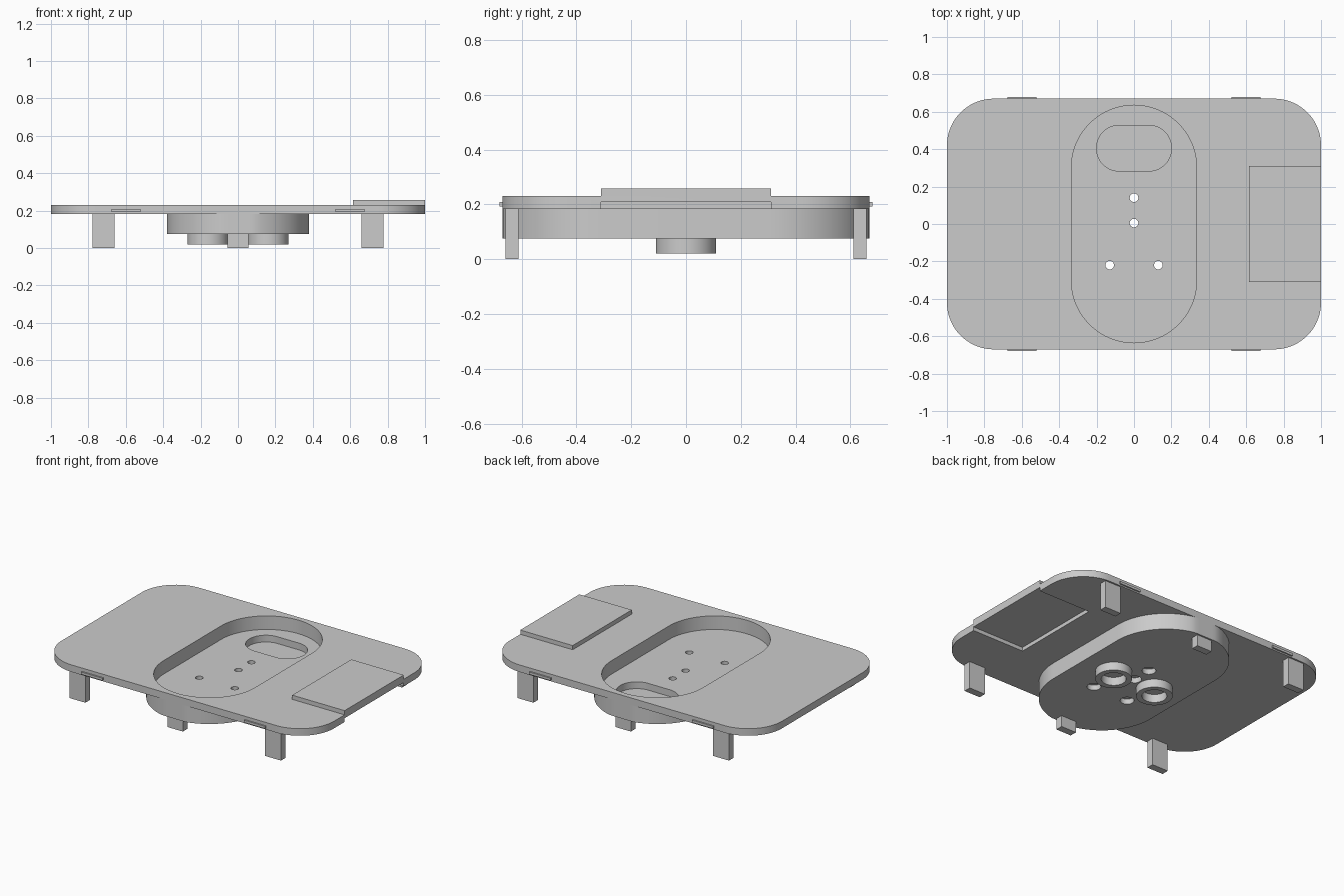
import bpy
import bmesh
import math

cube = bpy.data.objects.get("Cube")
if cube:
    bpy.data.objects.remove(cube, do_unlink=True)

grey = bpy.data.materials.new("mid_grey")
grey.use_nodes = True
COLOUR = (0.6, 0.6, 0.6, 1)
grey.diffuse_color = COLOUR
grey.node_tree.nodes["Principled BSDF"].inputs["Base Color"].default_value = COLOUR


def outline(hx, hy, r, cx=0.0, cy=0.0, steps=24, clip=9.0):
    """Rounded rectangle; a radius equal to a half size gives a slot or circle."""
    pts = []
    for k, (sx, sy) in enumerate([(1, 1), (-1, 1), (-1, -1), (1, -1)]):
        for i in range(steps + 1 if r else 1):
            a = math.pi / 2 * (k + i / steps)
            x = cx + sx * (hx - r) + r * math.cos(a)
            y = cy + sy * (hy - r) + r * math.sin(a)
            p = (x, max(-clip, min(clip, y)))
            if not pts or math.dist(p, pts[-1]) > 1e-5:
                pts.append(p)
    if math.dist(pts[0], pts[-1]) < 1e-5:
        pts.pop()
    return pts


def prism(name, pts, z0, z1):
    """Extrude a flat outline from z0 to z1."""
    bm = bmesh.new()
    face = bm.faces.new([bm.verts.new((x, y, z0)) for x, y in pts])
    top = bmesh.ops.extrude_face_region(bm, geom=[face])["geom"]
    verts = [g for g in top if isinstance(g, bmesh.types.BMVert)]
    bmesh.ops.translate(bm, verts=verts, vec=(0, 0, z1 - z0))
    bmesh.ops.recalc_face_normals(bm, faces=bm.faces)
    mesh = bpy.data.meshes.new(name)
    bm.to_mesh(mesh)
    bm.free()
    mesh.materials.append(grey)
    obj = bpy.data.objects.new(name, mesh)
    bpy.context.scene.collection.objects.link(obj)
    parts.append(obj)
    return obj


def cut(target, pts, z0, z1):
    """Subtract an extruded outline from the target."""
    cutter = prism("cutter", pts, z0, z1)
    parts.remove(cutter)
    cutter.hide_render = True
    mod = target.modifiers.new("cut", "BOOLEAN")
    mod.operation = "DIFFERENCE"
    mod.solver = "EXACT"
    mod.object = cutter
    bpy.context.view_layer.objects.active = target
    bpy.ops.object.modifier_apply(modifier=mod.name)
    bpy.data.objects.remove(cutter, do_unlink=True)


parts = []
FLOOR, BASE, UNDER, TOP = 0.14, 0.075, 0.183, 0.23
pocket = outline(0.335, 0.635, 0.335)

# Top plate with the pocket opening and a shallow recess under the raised pad
plate = prism("top_plate", outline(1, 0.67, 0.25), UNDER, TOP)
cut(plate, pocket, FLOOR, 0.4)
cut(plate, outline(0.3, 0.31, 0, cx=0.915), 0.1, 0.208)

# Raised pad on the left end
prism("raised_pad", outline(0.1925, 0.31, 0, cx=0.8075), TOP, 0.258)

# Hanging well, trimmed flush with the plate edges
well = prism("well", outline(0.38, 0.68, 0.38, clip=0.67), BASE, UNDER)
cut(well, pocket, FLOOR, 0.4)
cut(well, outline(0.2, 0.122, 0.12, cy=0.405), 0.095, 0.3)

# Screw holes, counterbored from below
for x, y in [(0, 0.14), (0, 0.005), (-0.13, -0.22), (0.13, -0.22)]:
    cut(well, outline(0.023, 0.023, 0.023, x, y, 8), 0.02, 0.3)
    cut(well, outline(0.042, 0.042, 0.042, x, y, 8), 0.02, 0.11)

# Two ring bosses under the well
for side, x in [("left", 0.16), ("right", -0.16)]:
    ring = prism(side + "_ring", outline(0.11, 0.11, 0.11, x), 0.02, BASE)
    cut(ring, outline(0.075, 0.075, 0.075, x), -0.1, 0.2)

# Legs, centre feet and edge catches along the front and back
for end, s in [("front", -1), ("back", 1)]:
    prism(end + "_centre_foot", outline(0.056, 0.024, 0, cy=s * 0.635), 0, BASE)
    for side, m in [("left", 1), ("right", -1)]:
        prism(f"{end}_{side}_leg", outline(0.059, 0.024, 0, m * 0.718, s * 0.635), 0, UNDER)
        prism(f"{end}_{side}_catch", outline(0.078, 0.01, 0, m * 0.598, s * 0.67), 0.192, 0.208)

# Smooth curved walls, sharp edges elsewhere
bpy.ops.object.select_all(action="DESELECT")
for obj in parts:
    obj.select_set(True)
bpy.context.view_layer.objects.active = plate
bpy.ops.object.shade_smooth_by_angle(angle=math.radians(30))
